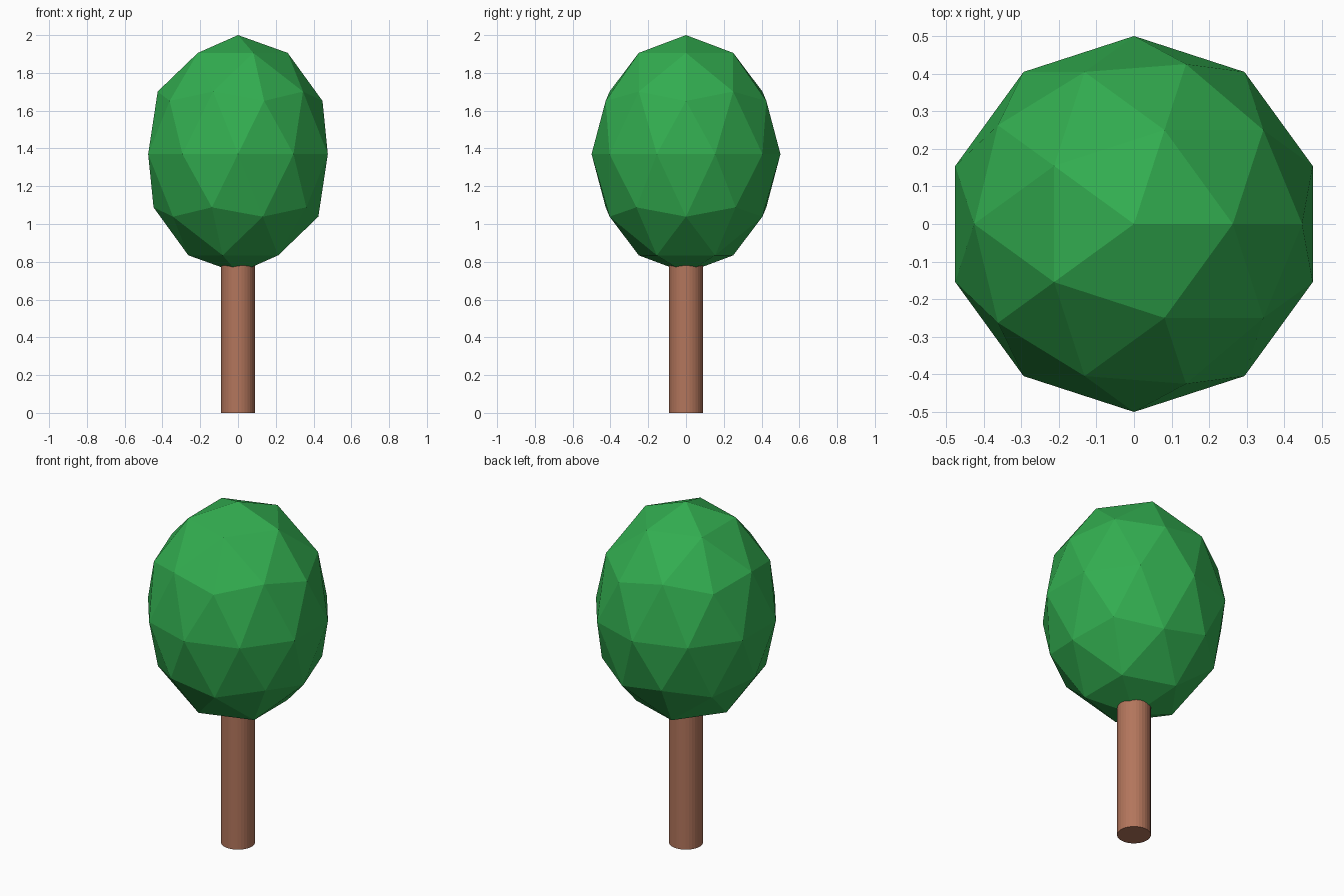
import bpy

cube = bpy.data.objects.get("Cube")
if cube:
    bpy.data.objects.remove(cube, do_unlink=True)


def make_material(name, colour):
    mat = bpy.data.materials.new(name)
    mat.use_nodes = True
    mat.diffuse_color = colour
    for node in mat.node_tree.nodes:
        if node.type == 'BSDF_PRINCIPLED':
            node.inputs["Base Color"].default_value = colour
    return mat


def finish(name, mat):
    obj = bpy.context.object
    obj.name = name
    obj.data.name = name
    obj.data.materials.append(mat)
    return obj


leaf_green = make_material("leaf green", (0.032, 0.42, 0.08, 1))
bark_brown = make_material("bark brown", (0.45, 0.18, 0.107, 1))

# Trunk: a plain cylinder that runs up into the crown
trunk_height = 1.0
bpy.ops.mesh.primitive_cylinder_add(
    vertices=32, radius=0.09, depth=trunk_height,
    location=(0, 0, trunk_height / 2))
finish("trunk", bark_brown)

# Crown: a faceted icosphere stretched upwards
bpy.ops.mesh.primitive_ico_sphere_add(
    subdivisions=2, radius=1, location=(0, 0, 1.37))
crown = finish("crown", leaf_green)
crown.scale = (0.5, 0.5, 0.63)
bpy.ops.object.transform_apply(location=False, rotation=False, scale=True)
bpy.ops.object.shade_flat()
